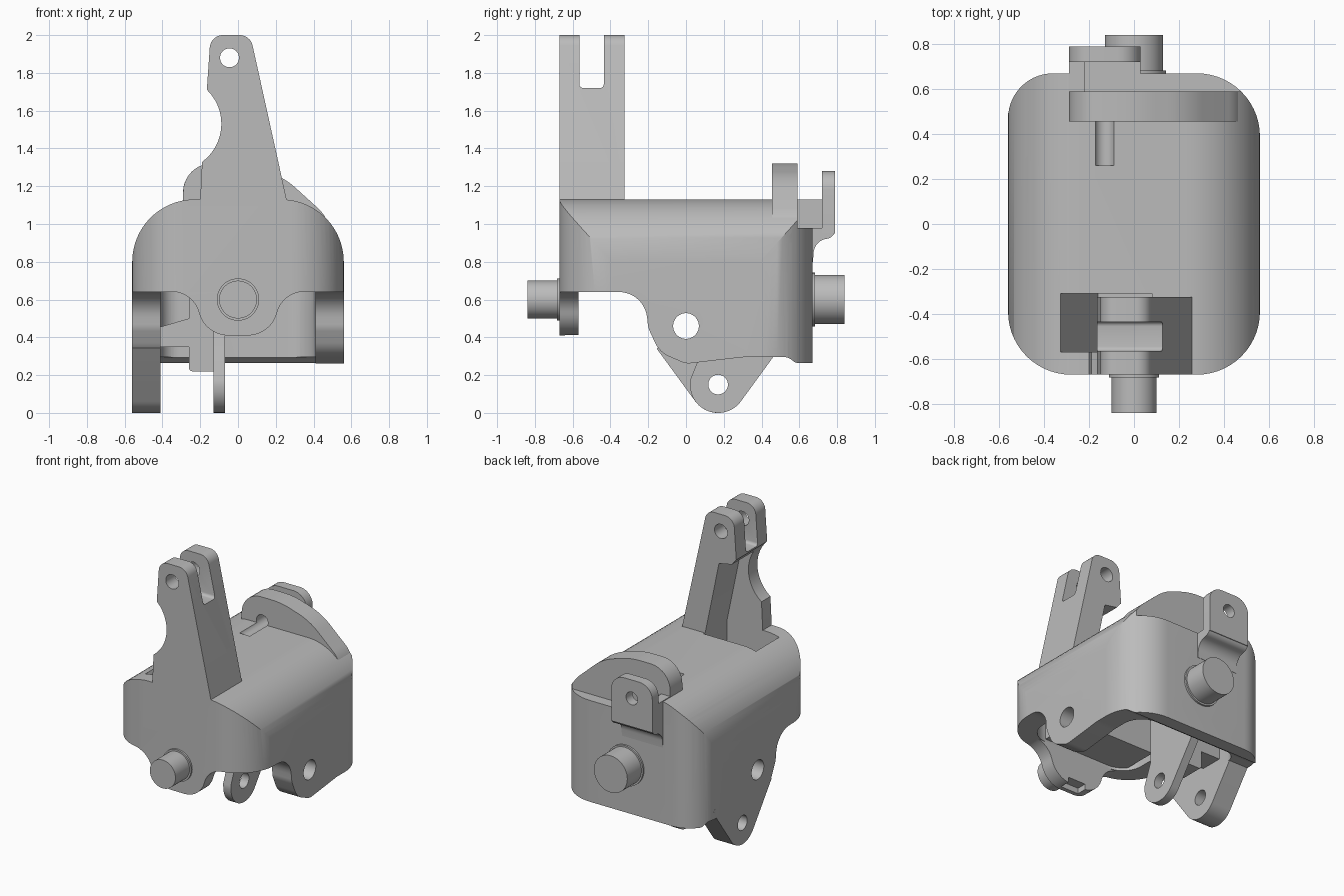
import bpy, bmesh, math
from mathutils import Vector

old = bpy.data.objects.get("Cube")
if old:
    bpy.data.objects.remove(old, do_unlink=True)

grey = bpy.data.materials.new("plain grey")
grey.use_nodes = True
COL = (0.5, 0.5, 0.5, 1)
grey.diffuse_color = COL
grey.node_tree.nodes["Principled BSDF"].inputs["Base Color"].default_value = COL
parts = []


def rounded(corners, seg=10):
    """Fillet a closed outline given as (u, v, radius)."""
    out = []
    n = len(corners)
    for i, c in enumerate(corners):
        p = Vector(c[:2])
        r = c[2] if len(c) > 2 else 0
        a = Vector(corners[i - 1][:2]) - p
        b = Vector(corners[(i + 1) % n][:2]) - p
        if not r:
            out.append(p)
            continue
        half = a.angle(b) / 2
        la, lb = a.length, b.length
        a.normalize()
        b.normalize()
        t = min(r / math.tan(half), la * .999, lb * .999)
        r = t * math.tan(half)
        mid = p + (a + b).normalized() * (r / math.sin(half))
        s, e = p + a * t - mid, p + b * t - mid
        sweep = s.angle_signed(e)
        for k in range(seg + 1):
            w = -sweep * k / seg
            out.append(mid + Vector((s.x * math.cos(w) - s.y * math.sin(w),
                                     s.x * math.sin(w) + s.y * math.cos(w))))
    return out


def circle(u, v, r, n=48):
    return [(u + r * math.cos(math.tau * i / n), v + r * math.sin(math.tau * i / n))
            for i in range(n)]


def box(u0, u1, v0, v1):
    return [(u0, v0), (u1, v0), (u1, v1), (u0, v1)]


def prism(name, pts, axis, a, b):
    """Extrude an outline along an axis from a to b."""
    place = {"x": lambda u, v, w: (w, u, v),
             "y": lambda u, v, w: (u, w, v),
             "z": lambda u, v, w: (u, v, w)}[axis]
    bm = bmesh.new()
    ends = [[bm.verts.new(place(p[0], p[1], w)) for p in pts] for w in (a, b)]
    for ring in ends:
        bm.faces.new(ring)
    n = len(pts)
    for i in range(n):
        j = (i + 1) % n
        bm.faces.new((ends[0][i], ends[0][j], ends[1][j], ends[1][i]))
    bmesh.ops.recalc_face_normals(bm, faces=bm.faces)
    me = bpy.data.meshes.new(name)
    bm.to_mesh(me)
    bm.free()
    ob = bpy.data.objects.new(name, me)
    bpy.context.collection.objects.link(ob)
    me.materials.append(grey)
    parts.append(ob)
    return ob


def boolean(ob, tool, op="DIFFERENCE"):
    """Apply a boolean and discard the tool."""
    m = ob.modifiers.new("cut", "BOOLEAN")
    m.operation, m.solver, m.object = op, "EXACT", tool
    bpy.context.view_layer.update()
    dg = bpy.context.evaluated_depsgraph_get()
    me = bpy.data.meshes.new_from_object(ob.evaluated_get(dg))
    ob.modifiers.clear()
    ob.data = me
    parts.remove(tool)
    bpy.data.objects.remove(tool, do_unlink=True)


def drill(ob, axis, u, v, r, a, b):
    boolean(ob, prism("drill", circle(u, v, r), axis, a, b))


def clip_to_plan(ob):
    """Keep only what lies inside the rounded plan of the housing."""
    boolean(ob, prism("plan", rounded([(-.56, -.67, .28), (.56, -.67, .28),
                                       (.56, .67, .28), (-.56, .67, .2)], 14), "z", 0, 1.5), "INTERSECT")


# Housing: arched front outline crossed with a rounded plan
body = prism("housing", rounded([(-.56, .2), (.56, .2), (.56, 1.13, .33), (-.56, 1.13, .33)], 16),
             "y", -.67, .67)
clip_to_plan(body)

# Hollow underside
inner = prism("hollow", rounded([(-.41, 0), (.41, 0), (.41, .98, .22), (-.41, .98, .22)]), "y", -.57, .54)
boolean(inner, prism("inner_plan", rounded([(-.41, -.57, .15), (.41, -.57, .15),
                                            (.41, .54, .15), (-.41, .54, .1)]), "z", -1, 1.5), "INTERSECT")
boolean(body, inner)

# Lower edge of the side walls
boolean(body, prism("skirt", rounded([(-1, -.2), (1, -.2), (1, .265), (.58, .265, .03), (.54, .295, .05),
                                      (.3, .295, .3), (0, .26, .1), (-.14, .32, .15), (-.2, .45, .12),
                                      (-.22, .64, .15), (-1, .64)]), "x", -1, 1))
drill(body, "x", 0, .46, .068, -1, 1)

# Deep recess beside the tower, in a block hung under the roof
boolean(body, prism("recess_block", box(-.38, .26, .66, 1.05), "y", -.6, -.27), "UNION")
boolean(body, prism("recess", [(-.33, 1.2), (-.33, 1.12), (-.16, .72), (.08, .72), (.08, 1.2)], "y", -.57, -.31))

# Ledge behind the flange, and pin groove in the roof
boolean(body, prism("ledge", box(-.29, .7, .98, 1.3), "y", .59, .8))
drill(body, "y", -.13, 1.15, .045, .26, .6)

# Rounded lip under the front boss
lip = prism("front_lip", rounded([(-.45, .645), (-.24, .64, .15), (-.17, .41, .16),
                                  (.17, .41, .16), (.24, .64, .15), (.45, .645)]), "y", -.67, -.57)
clip_to_plan(lip)
boolean(lip, prism("lip_notch", box(-.07, .07, .3, .45), "y", -.64, -.5))

# Tower with clevis top, scooped side and rear pocket
tower = prism("tower", rounded([(-.2, 1.04), (.28, 1.04), (.255, 1.14), (.065, 2, .07), (-.145, 2, .07),
                                (-.165, 1.71), (-.19, 1.33), (-.2, 1.13)]), "y", -.67, -.325)
drill(tower, "y", -.338, 1.53, .25, -1, 0)
boolean(tower, prism("pocket", [(.08, .9), (.08, 1.12), (-.03, 1.65), (-.4, 1.72), (-.4, .9)],
                     "y", -.57, -.2))
boolean(tower, prism("slot", rounded([(-.565, 1.72, .02), (-.435, 1.72, .02), (-.435, 2.1), (-.565, 2.1)], 4),
                     "x", -1, 1))
drill(tower, "y", -.045, 1.88, .05, -1, 0)

# Arched flange over the rear of the roof
flange = prism("rear_flange", rounded([(-.29, .97), (.48, .9), (.53, .9), (.45, 1.06, .2), (.24, 1.25, .4),
                                       (.02, 1.32, .5), (-.29, 1.32, .15)]), "y", .455, .59)
clip_to_plan(flange)
drill(flange, "y", -.13, 1.15, .045, 0, 1)

# Rear ear, its foot on the back wall and the side neck to the flange
ear = prism("rear_ear", rounded([(-.29, .95), (.03, .95), (.03, 1.28, .1), (-.29, 1.28, .1)]),
            "y", .72, .79)
drill(ear, "y", -.13, 1.15, .045, 0, 1)
prism("ear_foot", rounded([(.6, .98), (.6, .8), (.672, .8), (.68, .91, .08), (.79, .93, .05), (.79, .98)]),
      "x", -.29, .03)
prism("ear_neck", box(-.29, -.22, .97, 1.13), "y", .58, .73)

# Shaft stubs front and back with a small base collar
for name, r, side in (("front_stub", .1, -1), ("rear_stub", .13, 1)):
    prism(name, circle(0, .6, r), "y", side * .64, side * .84)
    prism(name + "_collar", circle(0, .6, r + .012), "y", side * .64, side * .683)

# Hanging ears below the housing, joined by a bridge
outer = prism("outer_hanger", rounded([(-.155, .34), (.094, 0, .148), (.246, 0, .148), (.494, .34),
                                       (.45, .4), (-.1, .4)]), "x", -.56, -.41)
drill(outer, "x", 0, .46, .068, -1, 1)
hang = prism("inner_hanger", rounded([(.03, 0, .147), (.246, 0, .147), (.494, .34), (.494, 1.0),
                                      (.08, 1.0), (.08, .32), (.02, .17)]), "x", -.13, -.07)
for ob in (outer, hang):
    drill(ob, "x", .17, .15, .052, -1, 1)
prism("hanger_bridge", rounded([(-.43, .35), (-.26, .35), (-.26, .22, .02), (-.1, .22), (-.1, 1.0),
                                (-.26, 1.0), (-.26, .5), (-.43, .45)], 5), "y", .2, .36)

# Smooth curved faces, keep hard edges
for ob in parts:
    bpy.ops.object.select_all(action="DESELECT")
    ob.select_set(True)
    bpy.context.view_layer.objects.active = ob
    bpy.ops.object.shade_smooth_by_angle(angle=math.radians(30))
